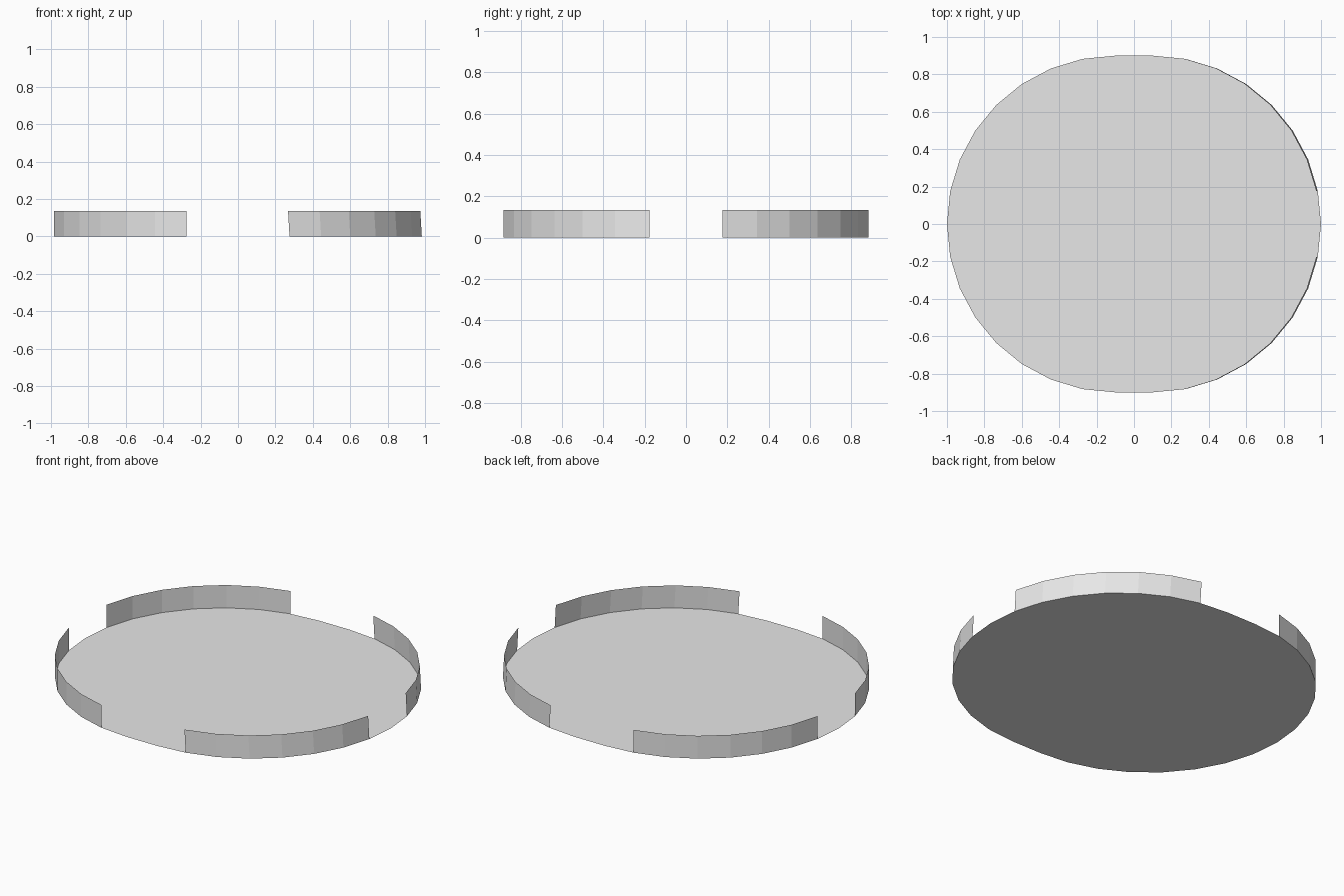
import bpy, bmesh, math

cube = bpy.data.objects.get("Cube")
if cube:
    bpy.data.objects.remove(cube, do_unlink=True)

RADIUS, SPREAD = 0.9, 0.1      # two half circles pulled apart along x
HEIGHT, LEAN = 0.135, 0.008
STEPS = 8                      # segments per quarter

grey = bpy.data.materials.new("light_grey")
grey.use_nodes = True
colour = (0.8, 0.8, 0.8, 1)
grey.diffuse_color = colour
grey.node_tree.nodes["Principled BSDF"].inputs["Base Color"].default_value = colour


def rim_point(step, sx, sy, z=0.0):
    a = math.pi / 2 * step / STEPS
    x = sx * (SPREAD + RADIUS * math.cos(a))
    if sx > 0:
        x -= LEAN * z / HEIGHT
    return (x, sy * RADIUS * math.sin(a), z)


def add_object(name, bm):
    mesh = bpy.data.meshes.new(name)
    bm.to_mesh(mesh)
    bm.free()
    mesh.materials.append(grey)
    obj = bpy.data.objects.new(name, mesh)
    bpy.context.collection.objects.link(obj)


# Flat tray base
bm = bmesh.new()
outline = [rim_point(s, 1, 1) for s in range(STEPS + 1)]
outline += [rim_point(s, -1, 1) for s in range(STEPS, -1, -1)]
outline += [rim_point(s, -1, -1) for s in range(1, STEPS + 1)]
outline += [rim_point(s, 1, -1) for s in range(STEPS, 0, -1)]
bm.faces.new([bm.verts.new(p) for p in outline])
add_object("base", bm)

# Four upright rim walls with gaps between them
for side, sx in (("left", 1), ("right", -1)):
    for end, sy in (("front", -1), ("back", 1)):
        bm = bmesh.new()
        rows = [[bm.verts.new(rim_point(s, sx, sy, z)) for s in range(1, STEPS)]
                for z in (0, HEIGHT)]
        for i in range(STEPS - 2):
            quad = [rows[0][i], rows[0][i + 1], rows[1][i + 1], rows[1][i]]
            bm.faces.new(quad if sx * sy > 0 else quad[::-1])
        add_object(f"{end}_{side}_wall", bm)
